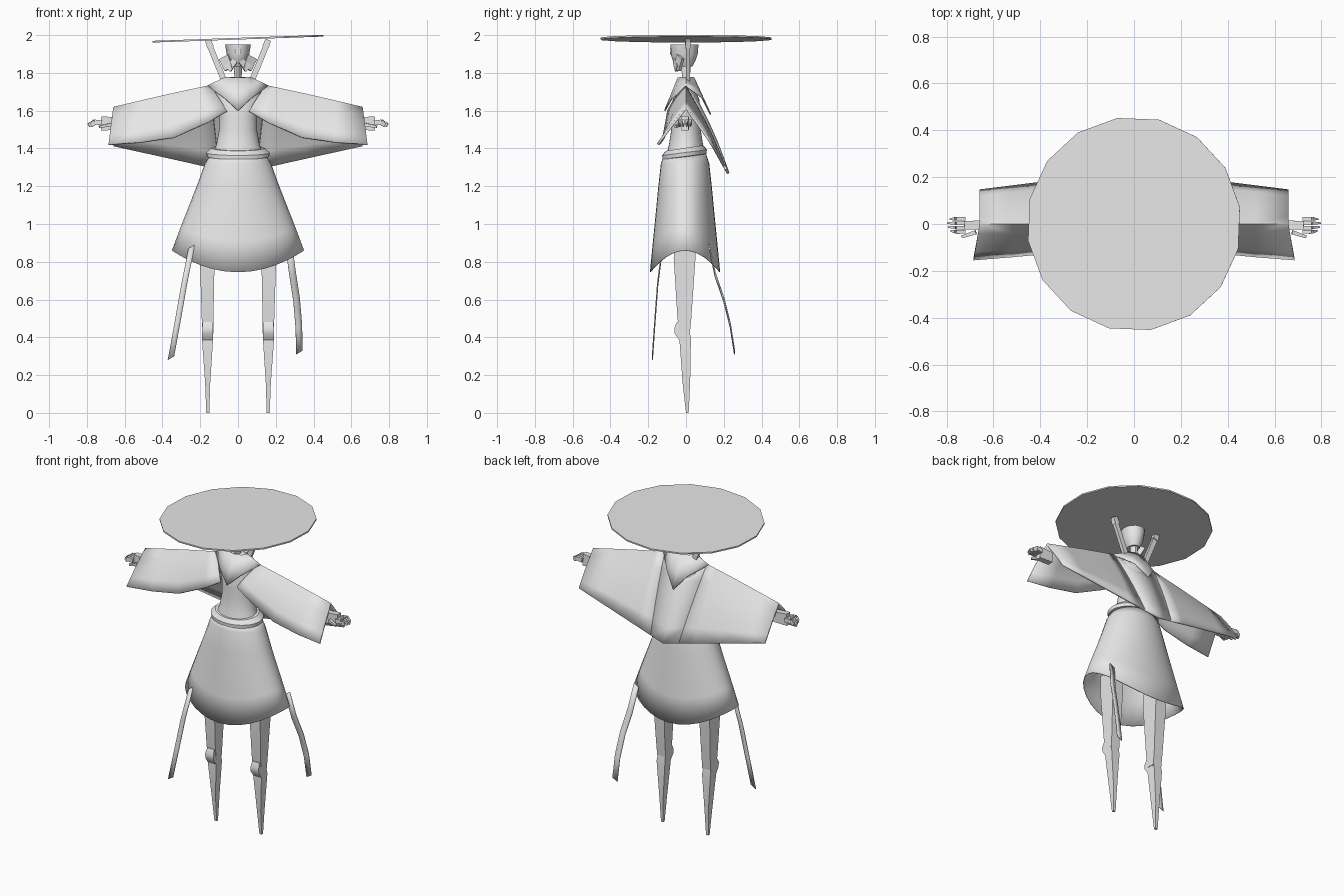
import bpy, bmesh, math
from mathutils import Vector, Matrix

if "Cube" in bpy.data.objects:
    bpy.data.objects.remove(bpy.data.objects["Cube"])

grey = bpy.data.materials.new("light_grey")
grey.diffuse_color = (0.8, 0.8, 0.8, 1)
grey.use_nodes = True
grey.node_tree.nodes["Principled BSDF"].inputs["Base Color"].default_value = grey.diffuse_color


def finish(name, bm, angle=35, thick=0, offset=-1, recalc=True):
    if recalc:
        bmesh.ops.recalc_face_normals(bm, faces=bm.faces[:])
    me = bpy.data.meshes.new(name)
    bm.to_mesh(me)
    bm.free()
    me.materials.append(grey)
    me.shade_smooth()
    me.set_sharp_from_angle(angle=math.radians(angle))
    ob = bpy.data.objects.new(name, me)
    bpy.context.collection.objects.link(ob)
    if thick:
        m = ob.modifiers.new("thickness", "SOLIDIFY")
        m.thickness, m.offset = thick, offset
    return ob


def loft(name, rings, caps=True, closed=True, **kw):
    """Skin a list of equally long point rows."""
    bm = bmesh.new()
    rows = [[bm.verts.new(p) for p in r] for r in rings]
    n = len(rows[0])
    for a, b in zip(rows, rows[1:]):
        for i in range(n if closed else n - 1):
            j = (i + 1) % n
            bm.faces.new((a[i], a[j], b[j], b[i]))
    if caps and closed:
        bm.faces.new(rows[0][::-1])
        bm.faces.new(rows[-1])
    return finish(name, bm, **kw)


def ellipse(rx, ry, z, cy=0, dip=0, tilt=0, n=32, cx=0):
    """Ring whose front and back dip down, optionally tilted forward."""
    out = []
    for i in range(n):
        a = 2 * math.pi * i / n
        s = math.sin(a)
        out.append((cx + rx * math.cos(a), cy + ry * s, z - dip * s * s + tilt * s))
    return out


def rect(x0, x1, y0, y1, z):
    return [(x0, y0, z), (x1, y0, z), (x1, y1, z), (x0, y1, z)]


def bar(name, a, b, wa, wb):
    """Tapered square bar from a to b; widths are (side, depth)."""
    a, b = Vector(a), Vector(b)
    q = (b - a).to_track_quat('Z', 'Y')
    rings = []
    for p, (u, v) in ((a, wa), (b, wb)):
        rings.append([p + q @ Vector((i * u / 2, j * v / 2, 0))
                      for i, j in ((-1, -1), (1, -1), (1, 1), (-1, 1))])
    return loft(name, rings)


# Straw hat: thin 16-sided disc, slightly tilted
bm = bmesh.new()
bmesh.ops.create_cone(bm, cap_ends=True, segments=16, radius1=0.458, radius2=0.458, depth=0.009,
                      matrix=Matrix.Translation((0, 0, 1.981)) @ Matrix.Rotation(math.radians(-2), 4, 'Y')
                      @ Matrix.Rotation(math.radians(9), 4, 'Z'))
finish("hat", bm, 20)

# Head, brow disc and neck
loft("head", [ellipse(0.035, 0.045, 1.835, -0.01, n=12), ellipse(0.052, 0.062, 1.87, -0.01, n=12),
              ellipse(0.06, 0.072, 1.90, -0.01, n=12), ellipse(0.068, 0.074, 1.95, -0.008, n=12)])
bm = bmesh.new()
bmesh.ops.create_cone(bm, cap_ends=True, segments=12, radius1=0.018, radius2=0.018, depth=0.012,
                      matrix=Matrix.Translation((0, -0.08, 1.915)) @ Matrix.Rotation(math.pi / 2, 4, 'X'))
finish("brow_disc", bm)
loft("neck", [ellipse(0.018, 0.022, 1.74, n=10), ellipse(0.022, 0.025, 1.85, n=10)])

# Torso
loft("torso", [ellipse(0.14, 0.10, 1.36, -0.005), ellipse(0.115, 0.09, 1.42), ellipse(0.10, 0.078, 1.50),
               ellipse(0.10, 0.078, 1.57), ellipse(0.12, 0.07, 1.66), ellipse(0.12, 0.045, 1.72),
               ellipse(0.05, 0.03, 1.77)], angle=50)

# Pointed collar lying over the shoulders, front and back
def collar_ring(f):
    pts = []
    outer = [(0.16, 0.0, 1.73), (0.07, -0.075, 1.665), (0, -0.112, 1.60), (-0.07, -0.075, 1.665),
             (-0.16, 0.0, 1.73), (-0.07, 0.09, 1.665), (0, 0.13, 1.58), (0.07, 0.09, 1.665)]
    for i, p in enumerate(outer):
        a = -2 * math.pi * i / 8
        inner = Vector((0.065 * math.cos(a), 0.04 * math.sin(a), 1.775))
        pts.append(inner.lerp(Vector(p), f))
    return pts


loft("collar", [collar_ring(f) for f in (0, 0.5, 1)], caps=False, angle=60, thick=0.008, offset=0)

# Cloak: each station runs front edge -> shoulder ridge -> back hem
def station(front, ridge, hem, puff):
    front, ridge, hem = map(Vector, (front, ridge, hem))
    row = []
    for i in range(5):
        t = i / 4
        row.append(front.lerp(ridge, t) + Vector((0, -0.5, 0.5)) * puff * math.sin(t * math.pi))
    for i in range(1, 6):
        t = i / 5
        row.append(ridge.lerp(hem, t) + Vector((0, 0.6, 0.4)) * puff * math.sin(t * math.pi))
    return row


def hem(x):
    return (x, 0.23 - 0.125 * x, 1.27 + 0.225 * x)


for side, s in (("right", 1), ("left", -1)):
    cloak = [station((0.06, -0.10, 1.60), (0.15, 0.0, 1.735), hem(0.10), 0.012),
             station((0.16, -0.11, 1.54), (0.21, 0.0, 1.722), hem(0.20), 0.02),
             station((0.34, -0.125, 1.46), (0.36, 0.0, 1.69), hem(0.36), 0.02),
             station((0.52, -0.142, 1.435), (0.52, 0.0, 1.653), hem(0.52), 0.015),
             station((0.685, -0.155, 1.425), (0.66, 0.0, 1.62), hem(0.66), 0.006)]
    loft(side + "_sleeve", [[(s * p[0], p[1], p[2]) for p in r] for r in cloak],
         closed=False, angle=55, thick=0.014, offset=-1)
# Back panel joining the two sleeves
mid = station((0, 0, 0), (0, 0.05, 1.68), hem(0), 0.015)[4:]
edge = station((0, 0, 0), (0.15, 0.0, 1.735), hem(0.10), 0.012)[4:]
loft("cloak_back", [[(-p[0], p[1], p[2]) for p in edge], mid, edge], closed=False, angle=60, thick=0.014)

# Sash
loft("sash", [ellipse(0.135, 0.095, 1.352, -0.008, tilt=0.012), ellipse(0.165, 0.117, 1.357, -0.008, tilt=0.015),
              ellipse(0.168, 0.118, 1.378, -0.008, tilt=0.015), ellipse(0.14, 0.10, 1.402, -0.008, tilt=0.015)])

# Skirt: open bell, hem low at front and back
loft("skirt", [ellipse(0.14, 0.11, 1.375, -0.005), ellipse(0.175, 0.128, 1.32, -0.005),
               ellipse(0.215, 0.142, 1.21, -0.005, 0.015), ellipse(0.258, 0.155, 1.10, -0.005, 0.04),
               ellipse(0.305, 0.17, 0.98, -0.005, 0.07), ellipse(0.35, 0.186, 0.86, -0.005, 0.115)],
     caps=False, angle=60, thick=0.004)

# Ribbons hanging off the skirt
def ribbon(name, path, w):
    loft(name, [[(x - w / 2, y, z - 0.01), (x + w / 2, y, z + 0.01)] for x, y, z in path],
         closed=False, thick=0.006, offset=0)


ribbon("left_ribbon", [(-0.245, -0.125, 0.88), (-0.285, -0.15, 0.68), (-0.32, -0.165, 0.48),
                       (-0.355, -0.178, 0.29)], 0.034)
ribbon("right_ribbon", [(0.268, 0.12, 0.89), (0.29, 0.155, 0.73), (0.31, 0.20, 0.60),
                        (0.322, 0.235, 0.46), (0.325, 0.257, 0.32)], 0.034)

for side, s in (("right", 1), ("left", -1)):
    # Legs: thigh, knee guard, spiked shin
    def leg_part(name, rows):
        loft(side + name, [rect(s * a, s * b, c, d, z) for a, b, c, d, z in rows])

    leg_part("_thigh", [(0.13, 0.19, -0.035, 0.02, 0.42), (0.13, 0.192, -0.045, 0.028, 0.50),
                        (0.124, 0.202, -0.065, 0.05, 0.82), (0.124, 0.204, -0.06, 0.05, 0.92)])
    leg_part("_knee_guard", [(0.134, 0.19, -0.035, 0.012, 0.385), (0.132, 0.19, -0.06, 0.012, 0.42),
                             (0.132, 0.19, -0.062, 0.005, 0.45), (0.136, 0.186, -0.048, 0.0, 0.482)])
    leg_part("_shin", [(0.152, 0.168, 0.0, 0.014, 0.0), (0.147, 0.174, -0.018, 0.022, 0.16),
                       (0.132, 0.191, -0.035, 0.026, 0.39), (0.138, 0.185, -0.03, 0.018, 0.44)])

    # Struts carrying the hat, with a small knob
    bar(side + "_hat_strut", (s * 0.07, 0.01, 1.75), (s * 0.15, 0.01, 1.945), (0.022, 0.03), (0.02, 0.03))
    bar(side + "_strut_knob", (s * 0.145, 0.01, 1.935), (s * 0.16, 0.01, 1.975), (0.03, 0.036), (0.026, 0.03))

    # Jaw plates framing the face
    bar(side + "_cheek", (s * 0.073, -0.03, 1.885), (s * 0.048, -0.045, 1.82), (0.016, 0.06), (0.016, 0.05))
    bar(side + "_jaw", (s * 0.054, -0.045, 1.822), (s * 0.015, -0.06, 1.865), (0.016, 0.045), (0.012, 0.03))

    # Hands: palm, four jointed fingers, thumb
    bar(side + "_palm", (s * 0.63, -0.005, 1.53), (s * 0.725, -0.005, 1.533), (0.04, 0.065), (0.036, 0.075))
    for i in range(4):
        y = 0.023 - i * 0.019
        tip = 0.797 - 0.012 * abs(i - 1.3)
        bar(side + "_finger_base", (s * 0.72, y, 1.535), (s * 0.76, y, 1.54), (0.015, 0.026), (0.015, 0.026))
        bar(side + "_finger_tip", (s * 0.757, y, 1.54), (s * tip, y * 0.9, 1.522), (0.014, 0.03), (0.007, 0.02))
    bar(side + "_thumb", (s * 0.675, -0.035, 1.525), (s * 0.735, -0.055, 1.515), (0.018, 0.018), (0.012, 0.012))
